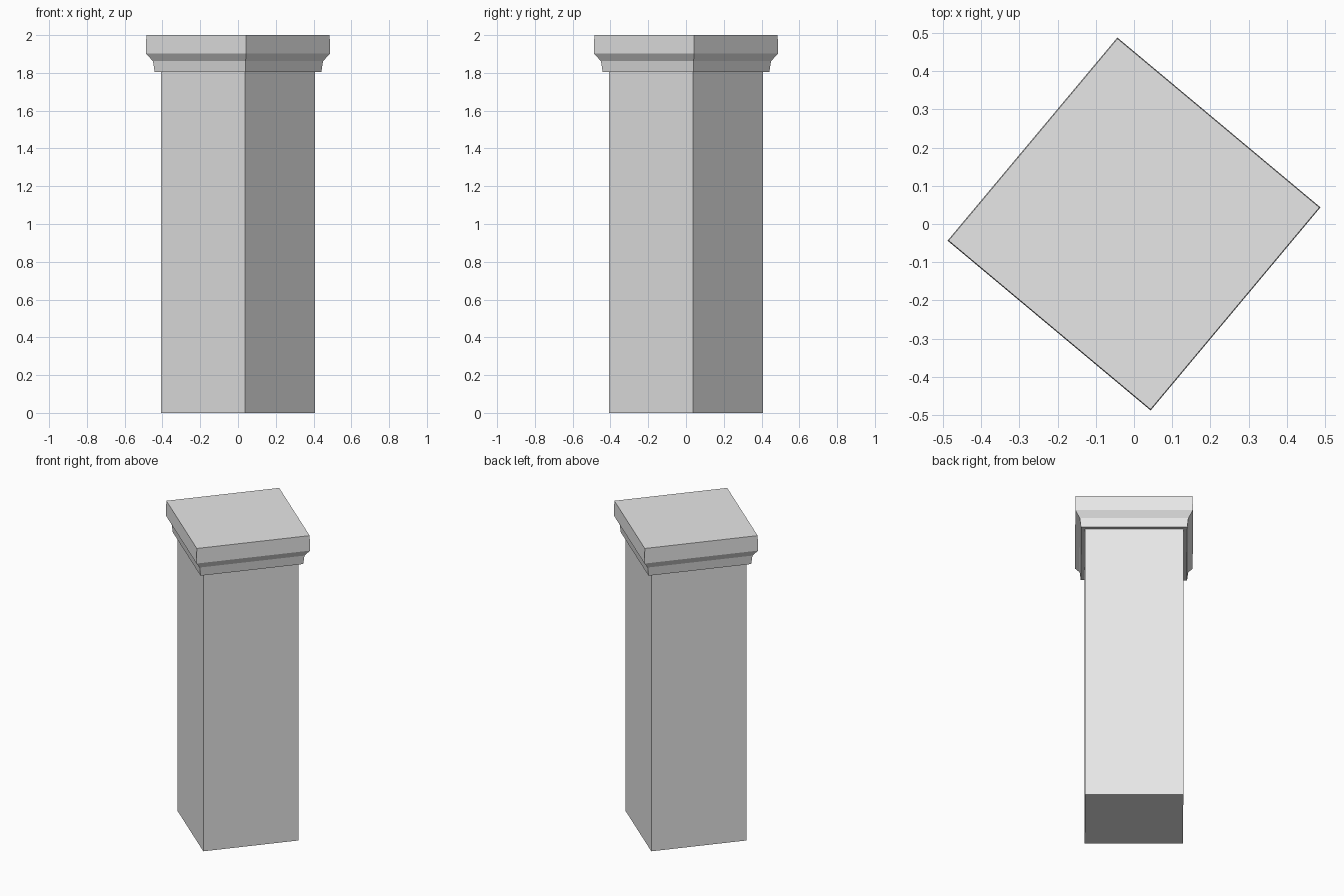
import bpy
import bmesh
from math import cos, sin, pi, radians

cube = bpy.data.objects.get("Cube")
if cube:
    bpy.data.objects.remove(cube, do_unlink=True)

TURN = radians(5.1)  # the pillar stands turned, corners close to the axes

# Plain stone colour
stone = bpy.data.materials.new("light_grey_stone")
stone.use_nodes = True
grey = (0.8, 0.8, 0.8, 1)
stone.diffuse_color = grey
stone.node_tree.nodes["Principled BSDF"].inputs["Base Color"].default_value = grey


def square_tower(name, profile):
    """Stack square rings of (corner radius, height) into a closed solid."""
    bm = bmesh.new()
    rings = []
    for radius, z in profile:
        angles = [TURN + i * pi / 2 for i in range(4)]
        rings.append([bm.verts.new((radius * cos(a), radius * sin(a), z)) for a in angles])
    for low, high in zip(rings, rings[1:]):
        for i in range(4):
            j = (i + 1) % 4
            bm.faces.new((low[i], low[j], high[j], high[i]))
    bm.faces.new(rings[0][::-1])
    bm.faces.new(rings[-1])
    mesh = bpy.data.meshes.new(name)
    bm.to_mesh(mesh)
    bm.free()
    mesh.materials.append(stone)
    obj = bpy.data.objects.new(name, mesh)
    bpy.context.collection.objects.link(obj)
    return obj


# Straight shaft
square_tower("shaft", [(0.41, 0), (0.41, 1.805)])

# Moulded cap: lower band, sloping neck, thick slab
square_tower("cap", [(0.443, 1.805), (0.452, 1.862), (0.49, 1.903), (0.487, 2)])
